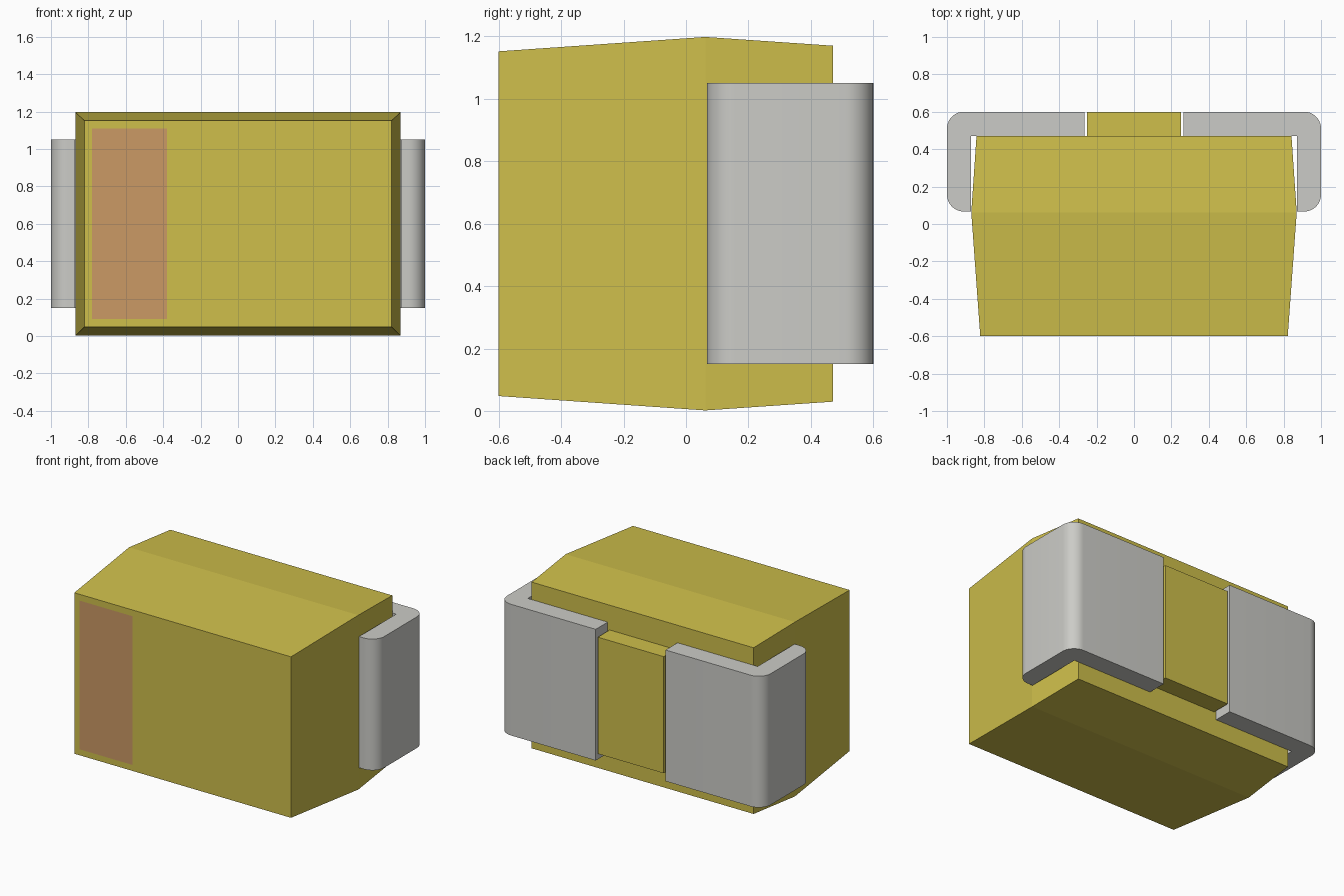
import bpy, bmesh, math

if "Cube" in bpy.data.objects:
    bpy.data.objects.remove(bpy.data.objects["Cube"])


def material(name, color):
    m = bpy.data.materials.new(name)
    m.diffuse_color = color
    m.use_nodes = True
    m.node_tree.nodes["Principled BSDF"].inputs["Base Color"].default_value = m.diffuse_color
    return m


def finish(bm, name, mat=None):
    bmesh.ops.recalc_face_normals(bm, faces=bm.faces[:])
    mesh = bpy.data.meshes.new(name)
    bm.to_mesh(mesh)
    bm.free()
    ob = bpy.data.objects.new(name, mesh)
    bpy.context.collection.objects.link(ob)
    if mat:
        mesh.materials.append(mat)
    return ob


def loft(name, sections, mat):
    """Join rectangles (y, half width, half height) centred on z = 0.6."""
    bm = bmesh.new()
    rings = [[bm.verts.new((sx * w, y, 0.6 + sz * h))
              for sx, sz in ((-1, -1), (1, -1), (1, 1), (-1, 1))]
             for y, w, h in sections]
    for a, b in zip(rings, rings[1:]):
        for i in range(4):
            j = (i + 1) % 4
            bm.faces.new((a[i], a[j], b[j], b[i]))
    bm.faces.new(rings[0])
    bm.faces.new(rings[-1])
    return finish(bm, name, mat)


def arc(cx, cy, r, start, steps=10):
    return [(cx + r * math.cos(math.radians(start + 90 * i / steps)),
             cy + r * math.sin(math.radians(start + 90 * i / steps)))
            for i in range(steps + 1)]


yellow = material("yellow_resin", (0.62, 0.52, 0.07, 1))
stripe_mat = material("stripe_orange", (0.6, 0.32, 0.13, 1))
metal = material("metal", (0.6, 0.6, 0.57, 1))

# Moulded case with drafted sides, and the block between the terminals
loft("case", [(-0.6, 0.822, 0.552), (0.062, 0.87, 0.598), (0.47, 0.842, 0.57)], yellow)
loft("rear_block", [(0.46, 0.25, 0.4), (0.599, 0.25, 0.4)], yellow)

# Polarity stripe printed on the front
bm = bmesh.new()
bm.faces.new([bm.verts.new((x, -0.602, z)) for x, z in
              ((-0.78, 0.09), (-0.38, 0.09), (-0.38, 1.11), (-0.78, 1.11))])
finish(bm, "polarity_stripe", stripe_mat)

# Folded L-shaped terminals with rounded outer corners
profile = ([(0.265, 0.47), (0.872, 0.47), (0.872, 0.067)]
           + arc(0.91, 0.157, 0.09, -90) + arc(0.91, 0.51, 0.09, 0)
           + [(0.265, 0.6)])
for side, label in ((1, "right_terminal"), (-1, "left_terminal")):
    bm = bmesh.new()
    face = bm.faces.new([bm.verts.new((side * x, y, 0.15)) for x, y in profile])
    ext = bmesh.ops.extrude_face_region(bm, geom=[face])["geom"]
    bmesh.ops.translate(bm, vec=(0, 0, 0.9),
                        verts=[v for v in ext if isinstance(v, bmesh.types.BMVert)])
    ob = finish(bm, label, metal)
    bpy.ops.object.select_all(action='DESELECT')
    ob.select_set(True)
    bpy.context.view_layer.objects.active = ob
    bpy.ops.object.shade_smooth_by_angle(angle=math.radians(30))
